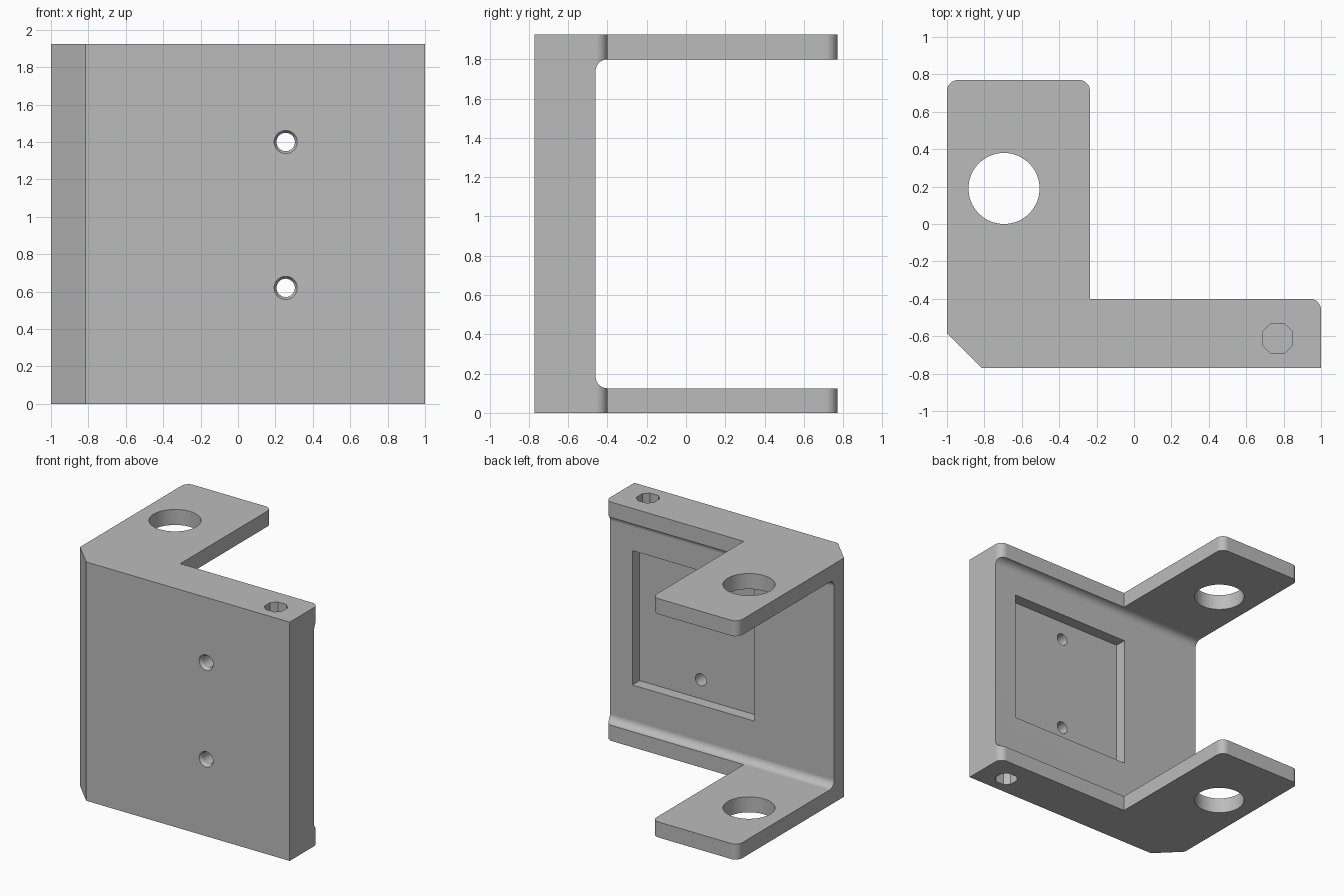
import bpy, bmesh, math
from mathutils import Vector

cube = bpy.data.objects.get("Cube")
if cube:
    bpy.data.objects.remove(cube, do_unlink=True)

H = 1.925                      # overall height
FLANGE = 0.125                 # flange thickness
FRONT, WALL, LIP, BACK = -0.77, -0.46, -0.40, 0.77
R = 0.06                       # corner and fillet radius

grey = bpy.data.materials.new("plain grey")
grey.use_nodes = True
colour = (0.5, 0.5, 0.5, 1)
grey.diffuse_color = colour
grey.node_tree.nodes["Principled BSDF"].inputs["Base Color"].default_value = colour


def outline(corners, steps=10):
    """Polygon from (a, b, radius) corners; positive radii become arcs."""
    pts = []
    for i, (a, b, r) in enumerate(corners):
        p = Vector((a, b))
        if not r:
            pts.append(p)
            continue
        u = (Vector(corners[i - 1][:2]) - p).normalized() * r
        v = (Vector(corners[(i + 1) % len(corners)][:2]) - p).normalized() * r
        for k in range(steps + 1):
            t = math.pi / 2 * k / steps
            pts.append(p + u * (1 - math.sin(t)) + v * (1 - math.cos(t)))
    return pts


def circle(a, b, r, n=48):
    return [Vector((a + r * math.cos(math.tau * i / n),
                    b + r * math.sin(math.tau * i / n))) for i in range(n)]


PLACE = {"x": lambda a, b, d: (d, a, b),
         "y": lambda a, b, d: (a, d, b),
         "z": lambda a, b, d: (a, b, d)}


def loft(name, axis, sections):
    """Closed solid through (outline, distance) sections along an axis."""
    bm = bmesh.new()
    rings = [[bm.verts.new(PLACE[axis](p.x, p.y, d)) for p in pts] for pts, d in sections]
    bm.faces.new(rings[0])
    bm.faces.new(rings[-1])
    for lo, hi in zip(rings, rings[1:]):
        for i in range(len(lo)):
            bm.faces.new((lo[i - 1], lo[i], hi[i], hi[i - 1]))
    bmesh.ops.recalc_face_normals(bm, faces=bm.faces)
    mesh = bpy.data.meshes.new(name)
    bm.to_mesh(mesh)
    bm.free()
    mesh.materials.append(grey)
    obj = bpy.data.objects.new(name, mesh)
    bpy.context.collection.objects.link(obj)
    return obj


def prism(name, axis, pts, start, end):
    return loft(name, axis, [(pts, start), (pts, end)])


# Body: L-shaped plan with a chamfered front corner
plan = outline([(-0.815, FRONT, 0), (1, FRONT, 0), (1, LIP, R), (-0.235, LIP, 0),
                (-0.235, BACK, R), (-1, BACK, R), (-1, -0.585, 0)])
bracket = prism("bracket", "z", plan, 0, H)

# Space between the flanges, filleted against the wall
gap = outline([(WALL, FLANGE, R), (1.5, FLANGE, 0), (1.5, H - FLANGE, 0),
               (WALL, H - FLANGE, R)])
cutters = [prism("flange_gap", "x", gap, -1.5, 1.5)]

# Round holes through both flanges
cutters.append(prism("flange_holes", "z", circle(-0.695, 0.19, 0.19, 64), -0.5, H + 0.5))

# Square recess in the back of the wall
recess = outline([(-0.29, 0.467, 0), (0.80, 0.467, 0), (0.80, 1.55, 0), (-0.29, 1.55, 0)])
cutters.append(prism("wall_recess", "y", recess, WALL - 0.093, 0))

# Screw holes with a small countersink on the front
for z in (0.62, 1.40):
    cutters.append(loft("screw_hole", "y", [
        (circle(0.255, z, 0.062), FRONT - 0.1), (circle(0.255, z, 0.062), FRONT),
        (circle(0.255, z, 0.049), FRONT + 0.02), (circle(0.255, z, 0.049), -0.3)]))

# Blind octagonal sockets in the top and bottom
cx, cy, h, c = 0.767, -0.612, 0.078, 0.038
socket = [Vector((cx + a, cy + b)) for a, b in (
    (c, -h), (h, -c), (h, c), (c, h), (-c, h), (-h, c), (-h, -c), (-c, -h))]
for start, end in ((-0.1, 0.2), (H - 0.2, H + 0.1)):
    cutters.append(prism("socket", "z", socket, start, end))

# Cut everything out of the body
bpy.ops.object.select_all(action="DESELECT")
bpy.context.view_layer.objects.active = bracket
bracket.select_set(True)
for cutter in cutters:
    mod = bracket.modifiers.new("cut", "BOOLEAN")
    mod.object = cutter
    mod.operation = "DIFFERENCE"
    mod.solver = "EXACT"
    bpy.ops.object.modifier_apply(modifier=mod.name)
    bpy.data.objects.remove(cutter, do_unlink=True)

# Smooth curves, crisp edges
bpy.ops.object.shade_smooth_by_angle(angle=math.radians(25))
weighted = bracket.modifiers.new("weighted_normals", "WEIGHTED_NORMAL")
weighted.keep_sharp = True
